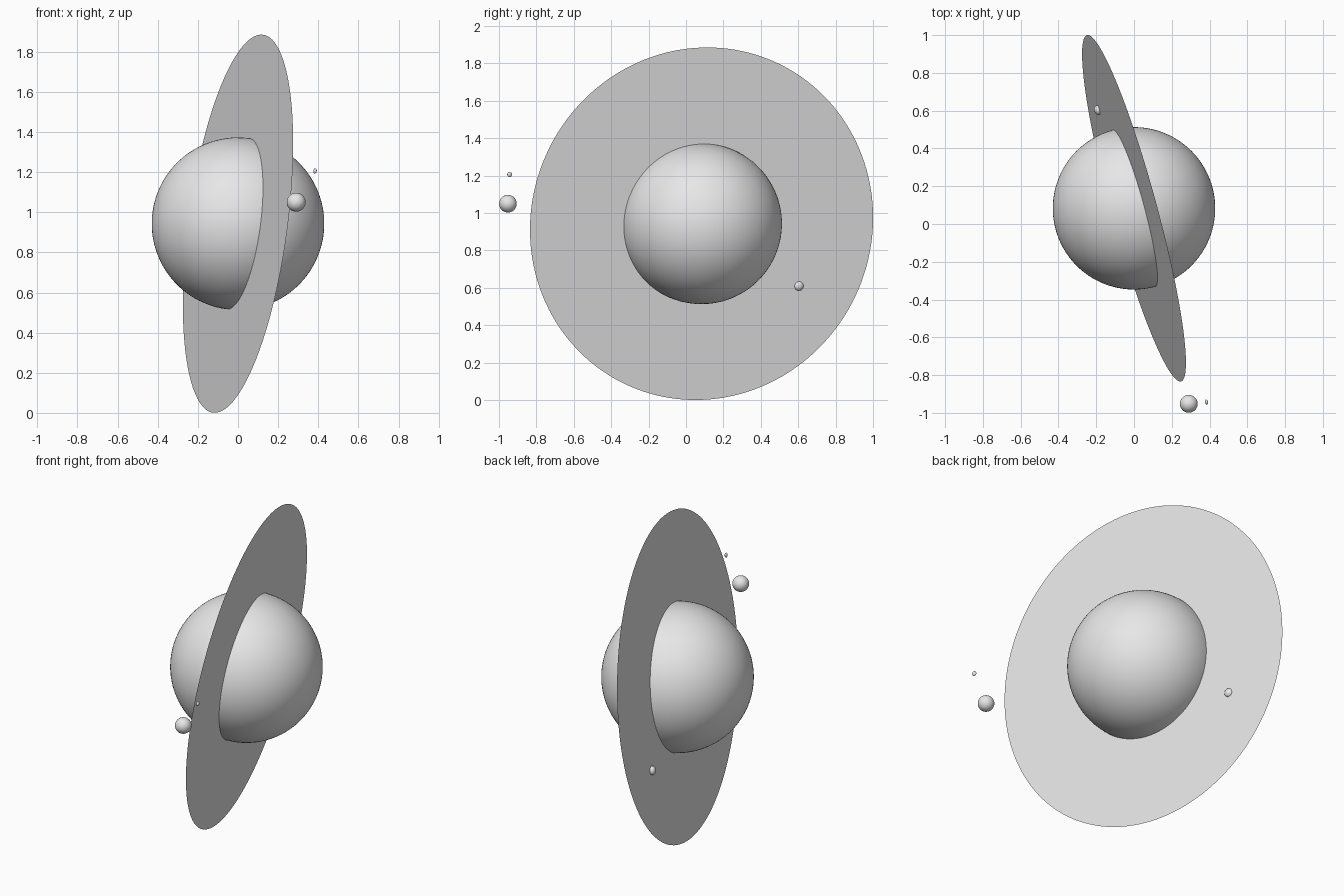
import bpy
from mathutils import Vector

if "Cube" in bpy.data.objects:
    bpy.data.objects.remove(bpy.data.objects["Cube"])

grey = bpy.data.materials.new("light grey")
grey.diffuse_color = (0.8, 0.8, 0.8, 1)
grey.use_nodes = True
grey.node_tree.nodes["Principled BSDF"].inputs["Base Color"].default_value = grey.diffuse_color

CENTRE = Vector((0, 0.083, 0.943))
AXIS = Vector((0.957, 0.26, -0.127)).normalized()   # tilt of the ring plane
TILT = AXIS.to_track_quat('Z', 'Y').to_euler()


def finish(name, smooth):
    ob = bpy.context.object
    ob.name = name
    ob.data.materials.append(grey)
    if smooth:
        bpy.ops.object.shade_smooth()
    return ob


def ball(name, loc, radius, flat=1.0, segs=32):
    """Sphere turned to the ring axis, optionally flattened along it."""
    bpy.ops.mesh.primitive_uv_sphere_add(segments=segs, ring_count=segs // 2,
                                         radius=radius, location=loc, rotation=TILT)
    ob = finish(name, True)
    ob.scale.z = flat
    return ob


# Planet
ball("planet", CENTRE, 0.43, segs=96)

# Flat ring disc passing through the planet
bpy.ops.mesh.primitive_circle_add(vertices=160, radius=0.95, fill_type='TRIFAN',
                                  location=CENTRE, rotation=TILT)
finish("ring_disc", False)

# Moons
ball("large_moon", (0.29, -0.952, 1.05), 0.047, segs=48)
ball("outer_moonlet", (0.384, -0.943, 1.206), 0.0135, 0.6)
ball("ring_moonlet", (-0.191, 0.603, 0.61), 0.026, 0.75)
